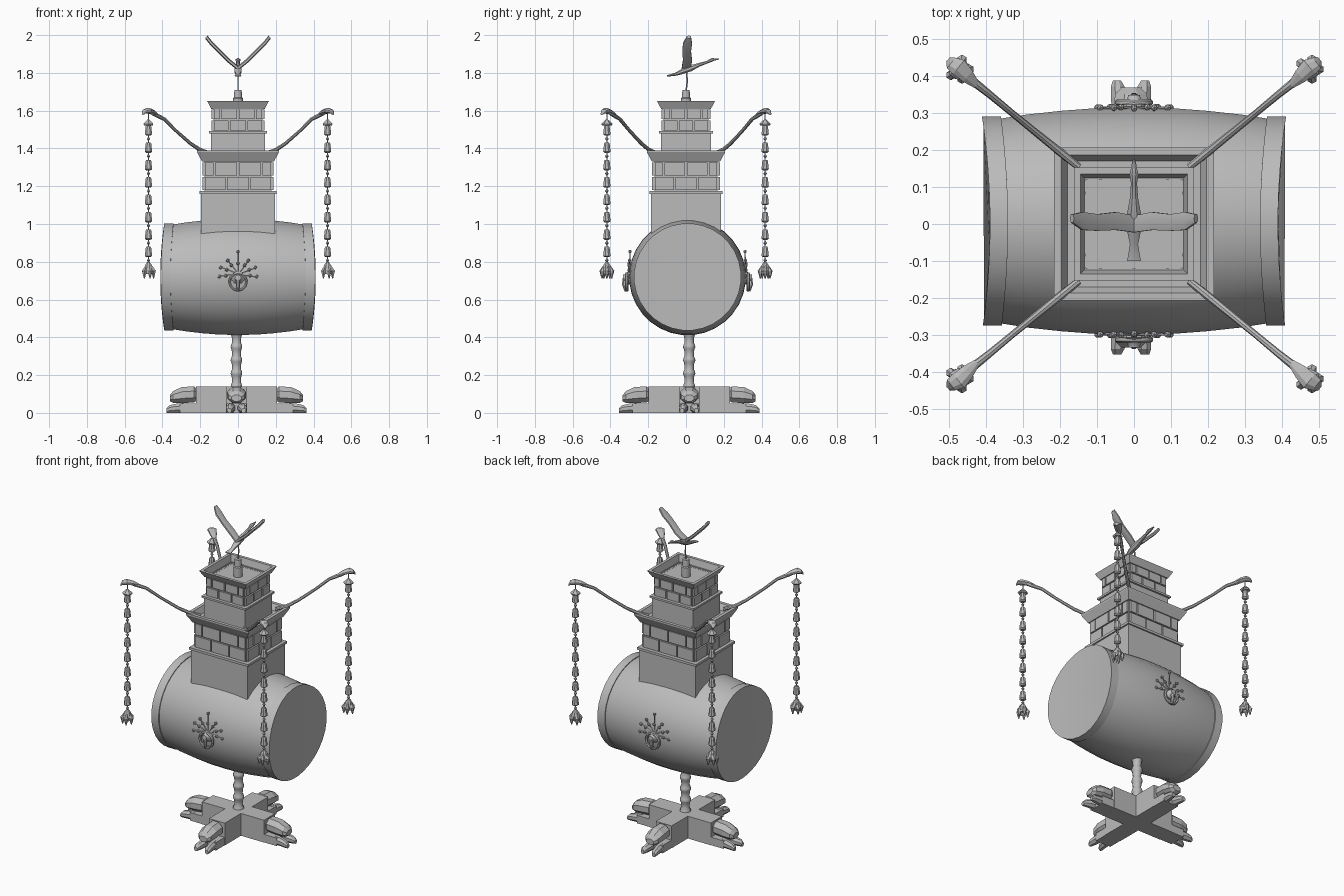
import bpy, bmesh, math
from mathutils import Vector, Matrix

cube = bpy.data.objects.get("Cube")
if cube:
    bpy.data.objects.remove(cube, do_unlink=True)

stone = bpy.data.materials.new("plain grey")
stone.use_nodes = True
stone.diffuse_color = (0.5, 0.5, 0.5, 1)
stone.node_tree.nodes["Principled BSDF"].inputs["Base Color"].default_value = (0.5, 0.5, 0.5, 1)


def finish(bm, name, smooth=False):
    bmesh.ops.recalc_face_normals(bm, faces=bm.faces)
    mesh = bpy.data.meshes.new(name)
    bm.to_mesh(mesh)
    bm.free()
    mesh.materials.append(stone)
    obj = bpy.data.objects.new(name, mesh)
    bpy.context.collection.objects.link(obj)
    if smooth:
        bpy.ops.object.select_all(action="DESELECT")
        obj.select_set(True)
        bpy.context.view_layer.objects.active = obj
        bpy.ops.object.shade_smooth_by_angle(angle=math.radians(35))
    return obj


def loft(bm, rings):
    """Skin a list of equal point rings and cap both ends."""
    rows = [[bm.verts.new(p) for p in r] for r in rings]
    n = len(rows[0])
    for a, b in zip(rows, rows[1:]):
        for i in range(n):
            j = (i + 1) % n
            bm.faces.new((a[i], a[j], b[j], b[i]))
    bm.faces.new(rows[0])
    bm.faces.new(rows[-1])


def oval(c, u, v, n):
    turns = [math.tau * (i + 0.5) / n for i in range(n)]
    return [Vector(c) + u * math.cos(t) + v * math.sin(t) for t in turns]


X, Y, Z = Vector((1, 0, 0)), Vector((0, 1, 0)), Vector((0, 0, 1))


def lathe(bm, x, y, profile, n=10):
    loft(bm, [oval((x, y, z), X * r, Y * r, n) for r, z in profile])


def box(bm, x0, x1, y0, y1, z0, z1):
    loft(bm, [[(x0, y0, z), (x1, y0, z), (x1, y1, z), (x0, y1, z)] for z in (z0, z1)])


def tube(bm, points, radii, n=8):
    pts = [Vector(p) for p in points]
    rings = []
    for i, p in enumerate(pts):
        d = (pts[min(i + 1, len(pts) - 1)] - pts[max(i - 1, 0)]).normalized()
        u = d.cross(Y if abs(d.y) < 0.8 else Z).normalized()
        rings.append(oval(p, u * radii[i], d.cross(u) * radii[i], n))
    loft(bm, rings)


def square_stack(bm, profile):
    loft(bm, [[(-h, -h + .01, z), (h, -h + .01, z), (h, h - .01, z), (-h, h - .01, z)]
              for h, z in profile])


# Barrel, lying along x, with raised end bands
bm = bmesh.new()
half = [(.4, .27), (.4, .284), (.35, .284), (.35, .279), (.28, .29), (.19, .3), (.1, .307)]
profile = [(-x, r) for x, r in half] + [(0, .309)] + [(x, r) for x, r in reversed(half)]
loft(bm, [oval((x, .008, .72), Y * r, Z * r, 32) for x, r in profile])
for v in bm.verts:
    v.co.x *= 0.975 + 0.05 * (v.co.y / 0.28) ** 2
finish(bm, "barrel", True)

# Two-tier tower with open tray cornices
bm = bmesh.new()
square_stack(bm, [(.195, .86), (.195, 1.16), (.204, 1.16), (.204, 1.175), (.178, 1.175),
                  (.178, 1.33), (.19, 1.33), (.217, 1.38), (.217, 1.39), (.197, 1.39),
                  (.18, 1.355)])
finish(bm, "lower_tower")
bm = bmesh.new()
square_stack(bm, [(.142, 1.35), (.142, 1.48), (.153, 1.48), (.153, 1.492), (.13, 1.492),
                  (.13, 1.61), (.142, 1.61), (.163, 1.65), (.145, 1.65), (.133, 1.605)])
finish(bm, "upper_tower")


# Brick courses on the four sides of each tier
def bricks(name, core, z0, z1, gap=.004):
    bm = bmesh.new()
    mid = (z0 + z1) / 2
    rows = [(z0, mid, (-1, -.35, .35, 1)), (mid, z1, (-1, -.7, 0, .7, 1))]
    for side in range(4):
        w, d = (core, core - .01) if side % 2 == 0 else (core - .01, core)
        start = len(bm.verts)
        for low, high, cuts in rows:
            for a, b in zip(cuts, cuts[1:]):
                box(bm, a * w + gap, b * w - gap, -d - .011, -d + .01, low + gap, high - gap)
        bm.verts.ensure_lookup_table()
        bmesh.ops.rotate(bm, verts=bm.verts[start:], cent=(0, 0, 0),
                         matrix=Matrix.Rotation(side * math.pi / 2, 3, "Z"))
    finish(bm, name)


bricks("lower_bricks", .178, 1.175, 1.33)
bricks("upper_bricks", .13, 1.492, 1.61)

# Flue pipe and thin rod
bm = bmesh.new()
lathe(bm, 0, 0, [(.027, 1.59), (.027, 1.665), (.022, 1.67), (.02, 1.71)], 12)
finish(bm, "flue_pipe", True)
bm = bmesh.new()
tube(bm, [(0, 0, 1.7), (0, .006, 1.75), (0, .004, 1.82)], [.004] * 3, 6)
finish(bm, "bird_rod", True)

# Flying bird
bm = bmesh.new()
body = [(-.1, 1.784, .02, .004), (-.055, 1.793, .012, .009), (-.02, 1.808, .02, .016),
        (.03, 1.826, .02, .018), (.07, 1.843, .012, .011), (.11, 1.856, .009, .008),
        (.135, 1.868, .013, .011), (.15, 1.871, .009, .007), (.175, 1.874, .004, .003)]
loft(bm, [oval((0, y, z), X * w, Z * h, 8) for y, z, w, h in body])
finish(bm, "bird_body", True)
bm = bmesh.new()
for s in (-1, 1):
    wing = [(0, 0, 1.825, .026), (.05, .008, 1.865, .028), (.1, .004, 1.915, .026),
            (.14, .008, 1.955, .028), (.168, .015, 1.99, .013)]
    slant = Vector((-s * .006, 0, .008))
    loft(bm, [oval((s * x, y, z), Y * c, slant, 6) for x, y, z, c in wing])
finish(bm, "bird_wings", True)

# Corner arms, each with a leaf tip and a hanging chain
for sx, side in ((-1, "right"), (1, "left")):
    for sy, end in ((-1, "front"), (1, "back")):
        bm = bmesh.new()
        path = [(.15, .155, 1.375), (.2, .195, 1.392), (.25, .235, 1.425), (.33, .3, 1.495),
                (.39, .35, 1.555), (.44, .39, 1.58), (.48, .422, 1.602)]
        tube(bm, [(sx * x, sy * y, z) for x, y, z in path],
             [.01, .011, .01, .009, .01, .012, .01])
        finish(bm, f"{end}_{side}_arm", True)
        bm = bmesh.new()
        across = Vector((-sx * .64, sy * .77, 0))
        leaf = [(.425, .375, 1.578, .01), (.45, .4, 1.592, .021), (.475, .425, 1.6, .026),
                (.495, .436, 1.596, .02), (.503, .446, 1.582, .008)]
        loft(bm, [oval((sx * x, sy * y, z), across * w, Z * w * .6, 8) for x, y, z, w in leaf])
        finish(bm, f"{end}_{side}_arm_leaf")
        bm = bmesh.new()
        cx, cy = sx * .474, sy * .419
        lathe(bm, cx, cy, [(.003, 1.59), (.003, .78)], 6)
        lathe(bm, cx, cy, [(.004, 1.555), (.03, 1.53), (.026, 1.522), (.003, 1.542)], 6)
        for i in range(8):
            z = 1.495 - i * .092
            lathe(bm, cx, cy, [(.012, z + .029), (.016, z + .022), (.021, z - .02),
                               (.012, z - .027)], 8)
            lathe(bm, cx, cy, [(.003, z - .034), (.01, z - .044), (.003, z - .054)], 6)
        # Petalled bell at the bottom
        lathe(bm, cx, cy, [(.006, .8), (.018, .785), (.028, .755), (.026, .735), (.01, .75)], 8)
        for k in range(5):
            t = math.tau * k / 5
            d = Vector((math.cos(t), math.sin(t), 0))
            tube(bm, [Vector((cx, cy, .78)) + d * .014, Vector((cx, cy, .75)) + d * .027,
                      Vector((cx, cy, .712)) + d * .027], [.005, .014, .003], 6)
        finish(bm, f"{end}_{side}_chain")

# Valve ornament on the front and back of the barrel
for s, end in ((-1, "front"), (1, "back")):
    bm = bmesh.new()
    y0 = .008 + s * .306
    for k in range(7):
        t = math.pi * (k / 6 * 1.1 - .05)
        long = .14 if k == 3 else .1
        for d in (.065, long):
            p = (math.cos(t) * d, y0 + s * (.006 - d * .05), .735 + math.sin(t) * d * .85)
            bmesh.ops.create_icosphere(bm, subdivisions=1, radius=.01,
                                       matrix=Matrix.Translation(p))
        tube(bm, [(0, y0, .735), p], [.004, .003], 5)
    ring = [oval((math.cos(a) * .045, y0 + s * .015, .693 + math.sin(a) * .045),
                 Vector((math.cos(a), 0, math.sin(a))) * .007, Y * .009, 6)
            for a in [math.tau * i / 20 for i in range(21)]]
    loft(bm, ring)
    loft(bm, [oval((0, y0 + s * d, .715), X * r, Z * r, 10)
              for d, r in ((-.02, .035), (.01, .035), (.022, .02), (.036, .016))])
    tube(bm, [(0, y0 + s * .025, .72), (0, y0 + s * .03, .68), (0, y0 + s * .02, .645)],
         [.012, .012, .008], 8)
    finish(bm, f"{end}_valve", True)

# Turned post
BX, BY = -.008, .017
bm = bmesh.new()
post = [(.034, .13)]
for z in (.15, .22, .29, .36):
    post += [(.03, z), (.024, z + .012), (.027, z + .045), (.032, z + .055), (.032, z + .062)]
lathe(bm, BX, BY, post + [(.026, .43)], 10)
finish(bm, "post", True)

# Cross base with a domed paw on each arm
bm = bmesh.new()
inner, outer = .055, .215
corners = [(inner, -inner), (outer, -inner), (outer, inner)]
plan = [Matrix.Rotation(k * math.pi / 2, 2) @ Vector(c) for k in range(4) for c in corners]
loft(bm, [[(BX + p.x, BY + p.y, z) for p in plan] for z in (0, .14)])
finish(bm, "cross_base")
for k, name in enumerate(("left", "back", "right", "front")):
    turn = Matrix.Translation((BX, BY, 0)) @ Matrix.Rotation(k * math.pi / 2, 4, "Z")
    bm = bmesh.new()
    dome = [(.205, .032, .095, .03), (.225, .05, .098, .046), (.29, .054, .094, .046),
            (.335, .046, .084, .034), (.352, .028, .078, .018)]
    loft(bm, [oval((x, 0, z), Y * w, Z * h, 8) for x, w, z, h in dome])
    bm.transform(turn)
    finish(bm, f"{name}_paw_dome")
    bm = bmesh.new()
    box(bm, .2, .3, -.053, .053, 0, .05)
    for s in (-1, 1):
        toe = [(.28, .028, .026, .026), (.325, .032, .024, .024), (.355, .036, .02, .02),
               (.371, .038, .012, .012)]
        loft(bm, [oval((x, s * y, h), Y * w, Z * h * 1.08, 8) for x, y, w, h in toe])
    bm.transform(turn)
    for v in bm.verts:
        v.co.z = max(v.co.z, 0)
    finish(bm, f"{name}_paw_toes")
